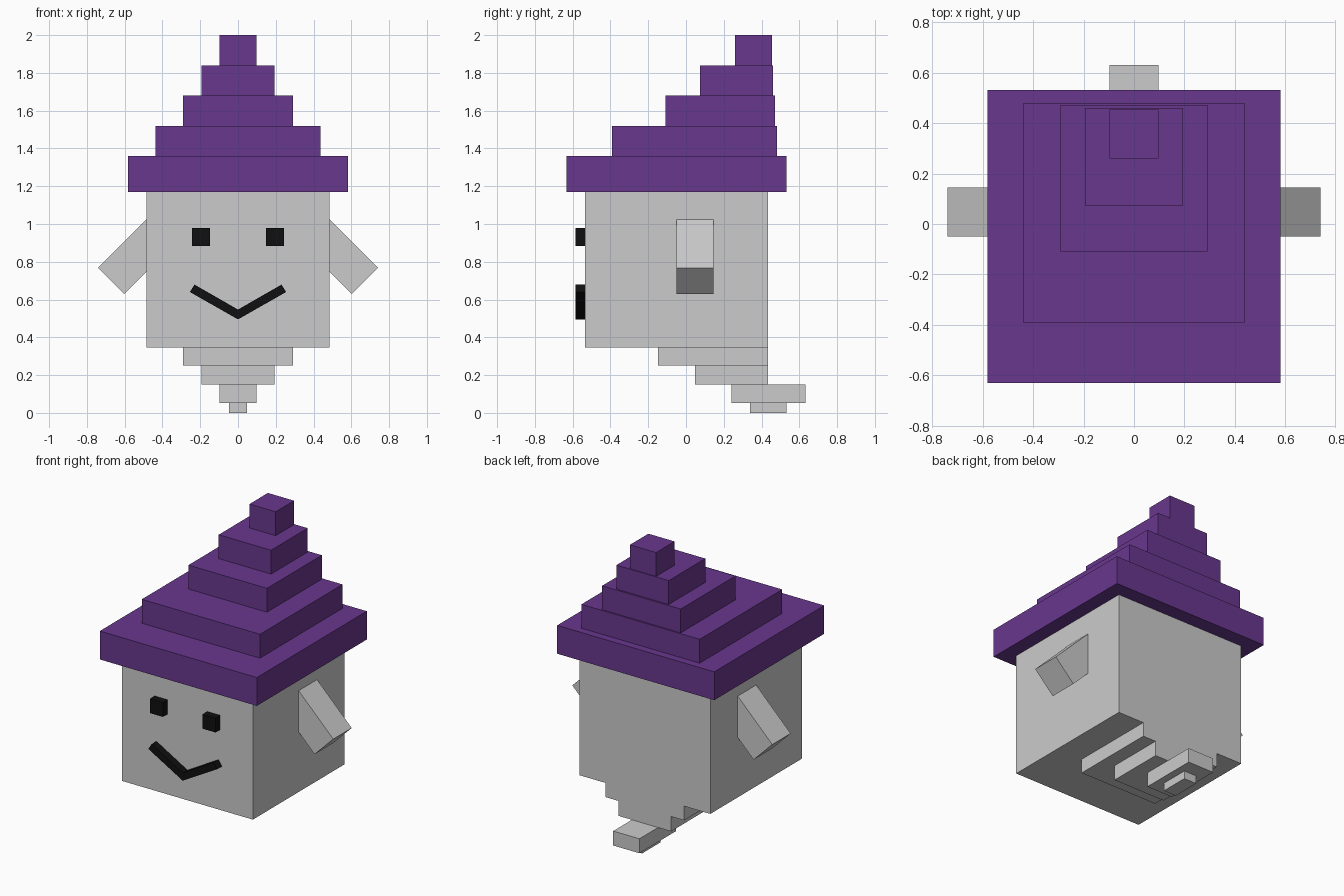
import bpy, bmesh
from math import radians
from mathutils import Matrix, Vector

if "Cube" in bpy.data.objects:
    bpy.data.objects.remove(bpy.data.objects["Cube"])


def material(name, rgb):
    mat = bpy.data.materials.new(name)
    mat.diffuse_color = (*rgb, 1.0)
    mat.use_nodes = True
    mat.node_tree.nodes["Principled BSDF"].inputs["Base Color"].default_value = mat.diffuse_color
    return mat


PURPLE = material("purple", (0.14, 0.038, 0.27))
BLACK = material("black", (0.005, 0.005, 0.005))


def link(name, bm, mat=None):
    bmesh.ops.recalc_face_normals(bm, faces=bm.faces)
    mesh = bpy.data.meshes.new(name)
    bm.to_mesh(mesh)
    bm.free()
    obj = bpy.data.objects.new(name, mesh)
    bpy.context.collection.objects.link(obj)
    if mat:
        mesh.materials.append(mat)
    return obj


def box(name, x, y, z, mat=None, angle=0.0):
    """Box from (min, max) ranges, optionally turned about y around its centre."""
    size = [r[1] - r[0] for r in (x, y, z)]
    centre = Vector([(r[0] + r[1]) / 2 for r in (x, y, z)])
    bm = bmesh.new()
    bmesh.ops.create_cube(bm, size=1.0, matrix=Matrix.Diagonal((*size, 1.0)))
    obj = link(name, bm, mat)
    obj.location = centre
    obj.rotation_euler = (0, radians(angle), 0)
    return obj


# Body block
box("body", (-0.485, 0.485), (-0.535, 0.435), (0.345, 1.25))

# Hat tiers: half width, front y, back y, bottom z, top z
hat = [
    (0.582, -0.632, 0.532, 1.17, 1.36),
    (0.438, -0.393, 0.481, 1.36, 1.52),
    (0.291, -0.109, 0.472, 1.52, 1.68),
    (0.194, 0.073, 0.460, 1.68, 1.84),
    (0.097, 0.260, 0.455, 1.84, 2.00),
]
for i, (w, y0, y1, z0, z1) in enumerate(hat):
    box("hat_brim" if i == 0 else f"hat_tier_{i}", (-w, w), (y0, y1), (z0, z1), PURPLE)

# Tail steps shrinking down and to the back
tail = [
    (0.291, -0.148, 0.435, 0.25, 0.345),
    (0.194, 0.047, 0.435, 0.15, 0.25),
    (0.097, 0.242, 0.632, 0.053, 0.15),
    (0.047, 0.338, 0.532, 0.0, 0.053),
]
for i, (w, y0, y1, z0, z1) in enumerate(tail, 1):
    box(f"tail_step_{i}", (-w, w), (y0, y1), (z0, z1))

# Arms and eyes on both sides
for side, s in (("left", -1), ("right", 1)):
    cx = s * 0.534
    box(f"{side}_arm", (cx - 0.195, cx + 0.195), (-0.05, 0.145), (0.738, 0.934), angle=s * 45)
    ex = s * 0.195
    box(f"{side}_eye", (ex - 0.048, ex + 0.048), (-0.585, -0.49), (0.883, 0.979), BLACK)

# Mouth: V outline extruded into the face
half = [(0.0, 0.495), (0.255, 0.64), (0.23, 0.679), (0.0, 0.547)]
bm = bmesh.new()
for s in (-1, 1):
    face = bm.faces.new([bm.verts.new((s * x, -0.585, z)) for x, z in half])
bmesh.ops.remove_doubles(bm, verts=bm.verts, dist=0.0001)
ext = bmesh.ops.extrude_face_region(bm, geom=bm.faces[:])
bmesh.ops.translate(bm, vec=(0, 0.095, 0),
                    verts=[g for g in ext["geom"] if isinstance(g, bmesh.types.BMVert)])
link("mouth", bm, BLACK)
